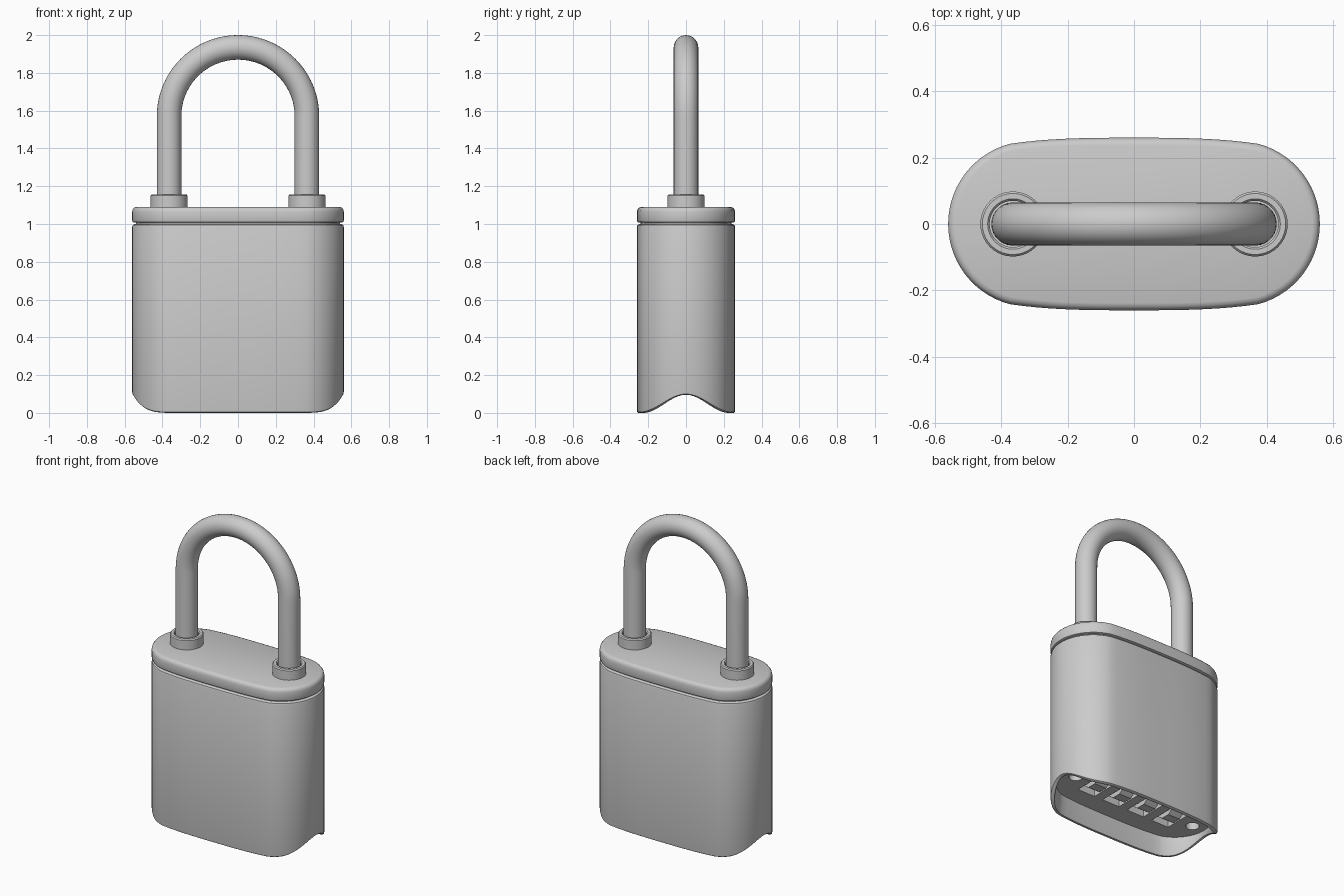
import bpy, bmesh, math

if "Cube" in bpy.data.objects:
    bpy.data.objects.remove(bpy.data.objects["Cube"])

grey = bpy.data.materials.new("grey metal")
grey.diffuse_color = (0.6, 0.6, 0.6, 1)
grey.use_nodes = True
grey.node_tree.nodes["Principled BSDF"].inputs["Base Color"].default_value = grey.diffuse_color


def finish(ob, angle=35):
    ob.data.materials.clear()
    ob.data.materials.append(grey)
    bpy.ops.object.select_all(action='DESELECT')
    ob.select_set(True)
    bpy.context.view_layer.objects.active = ob
    bpy.ops.object.shade_smooth_by_angle(angle=math.radians(angle))


def outline(d=0.0):
    """Rounded plan shape with slightly bowed sides, inset by d."""
    r, a, n = 0.25 - d, math.radians(75), 28
    arc = [(0.31 + r * math.cos(t), r * math.sin(t))
           for t in (-a + 2 * a * i / n for i in range(n + 1))]
    xe, ye = arc[-1]
    yc = 0.26 - d
    side = []
    for i in range(1, 20):
        u = 1 - i / 10
        side.append((xe * u, yc - (yc - ye) * abs(u) ** 3))
    half = arc + side
    return half + [(-x, -y) for x, y in half]


def loft(name, rings, cap_start=True, cap_end=True, closed=False):
    bm = bmesh.new()
    loops = [[bm.verts.new(p) for p in ring] for ring in rings]
    pairs = list(zip(loops, loops[1:]))
    if closed:
        pairs.append((loops[-1], loops[0]))
    n = len(loops[0])
    for lo, hi in pairs:
        for i in range(n):
            j = (i + 1) % n
            bm.faces.new((lo[i], lo[j], hi[j], hi[i]))
    if cap_start:
        bm.faces.new(loops[0][::-1])
    if cap_end:
        bm.faces.new(loops[-1])
    bmesh.ops.recalc_face_normals(bm, faces=bm.faces[:])
    me = bpy.data.meshes.new(name)
    bm.to_mesh(me)
    bm.free()
    ob = bpy.data.objects.new(name, me)
    bpy.context.collection.objects.link(ob)
    return ob


def flat(d, z):
    return [(x, y, z) for x, y in outline(d)]


# Bottom rim rises in a wave towards the middle of the depth
wave = [0.004 + 0.048 * (1 + math.cos(math.pi * min(1, abs(y) / 0.25)))
        for x, y in outline()]


def wavy(d, dz):
    return [(x, y, w + dz) for (x, y), w in zip(outline(d), wave)]


# Body shell with recessed underside and a neck under the lid
body = loft("body", [
    flat(0.035, 0.14), wavy(0.026, 0.004), wavy(0.022, -0.004),
    wavy(0.008, -0.004), wavy(0.002, 0.0), wavy(0.0, 0.01),
    flat(0, 0.985), flat(0.003, 0.994), flat(0.012, 1.0),
    flat(0.02, 1.0), flat(0.02, 1.03)])
finish(body)

# Lid
lid = loft("lid", [
    flat(0.025, 1.008), flat(0.01, 1.008), flat(0.003, 1.011), flat(0, 1.02),
    flat(0, 1.065), flat(0.003, 1.077), flat(0.01, 1.086), flat(0.022, 1.09)])
finish(lid)

# Underside panel, with dial slots and screw holes cut in
panel = loft("dial_panel", [flat(0.03, 0.125), flat(0.03, 0.32)])
DIALS = (-0.28, -0.093, 0.093, 0.28)
cutters = []
for x in DIALS:
    bpy.ops.mesh.primitive_cube_add(size=1, location=(x, 0, 0.16))
    bpy.context.object.scale = (0.125, 0.2, 0.18)
    cutters.append(bpy.context.object)
for x in (-0.445, 0.445):
    bpy.ops.mesh.primitive_cylinder_add(vertices=24, radius=0.04, depth=0.14,
                                        location=(x, 0, 0.13))
    cutters.append(bpy.context.object)
for c in cutters:
    c.hide_render = True
    bpy.context.view_layer.objects.active = panel
    m = panel.modifiers.new("cut", 'BOOLEAN')
    m.operation, m.solver, m.object = 'DIFFERENCE', 'EXACT', c
    bpy.ops.object.modifier_apply(modifier=m.name)
    bpy.data.objects.remove(c)
finish(panel)
# Open the body's inner face so the cuts show only the panel
bm = bmesh.new()
bm.from_mesh(body.data)
bmesh.ops.delete(bm, geom=[f for f in bm.faces if len(f.verts) > 4
                           and f.calc_center_median().z < 0.3], context='FACES_ONLY')
bm.to_mesh(body.data)
bm.free()

# Number dials
for i, x in enumerate(DIALS):
    bpy.ops.mesh.primitive_cylinder_add(vertices=10, radius=0.095, depth=0.085,
                                        location=(x, 0, 0.205),
                                        rotation=(0, math.pi / 2, 0))
    dial = bpy.context.object
    dial.name = f"dial_{i + 1}"
    finish(dial, 20)

# Collars around the shackle legs
for name, sx in (("left_collar", -0.365), ("right_collar", 0.365)):
    prof = [(0.07, 1.08), (0.098, 1.08), (0.098, 1.15), (0.092, 1.157),
            (0.076, 1.157), (0.07, 1.15)]
    rings = [[(sx + r * math.cos(2 * math.pi * k / 40),
               r * math.sin(2 * math.pi * k / 40), z) for k in range(40)]
             for r, z in prof]
    finish(loft(name, rings, False, False, True))

# Shackle: round bar swept along legs and a half-circle arch
R, r, zc = 0.365, 0.065, 1.57
path = [(R, z, 0) for z in (1.08, 1.3)]
path += [(R * math.cos(t), zc + R * math.sin(t), t)
         for t in (math.pi * i / 48 for i in range(49))]
path += [(-R, z, math.pi) for z in (1.3, 1.08)]
rings = []
for px, pz, t in path:
    rings.append([(px + r * math.cos(a) * math.cos(t), r * math.sin(a),
                   pz + r * math.cos(a) * math.sin(t))
                  for a in (2 * math.pi * k / 28 for k in range(28))])
finish(loft("shackle", rings))
